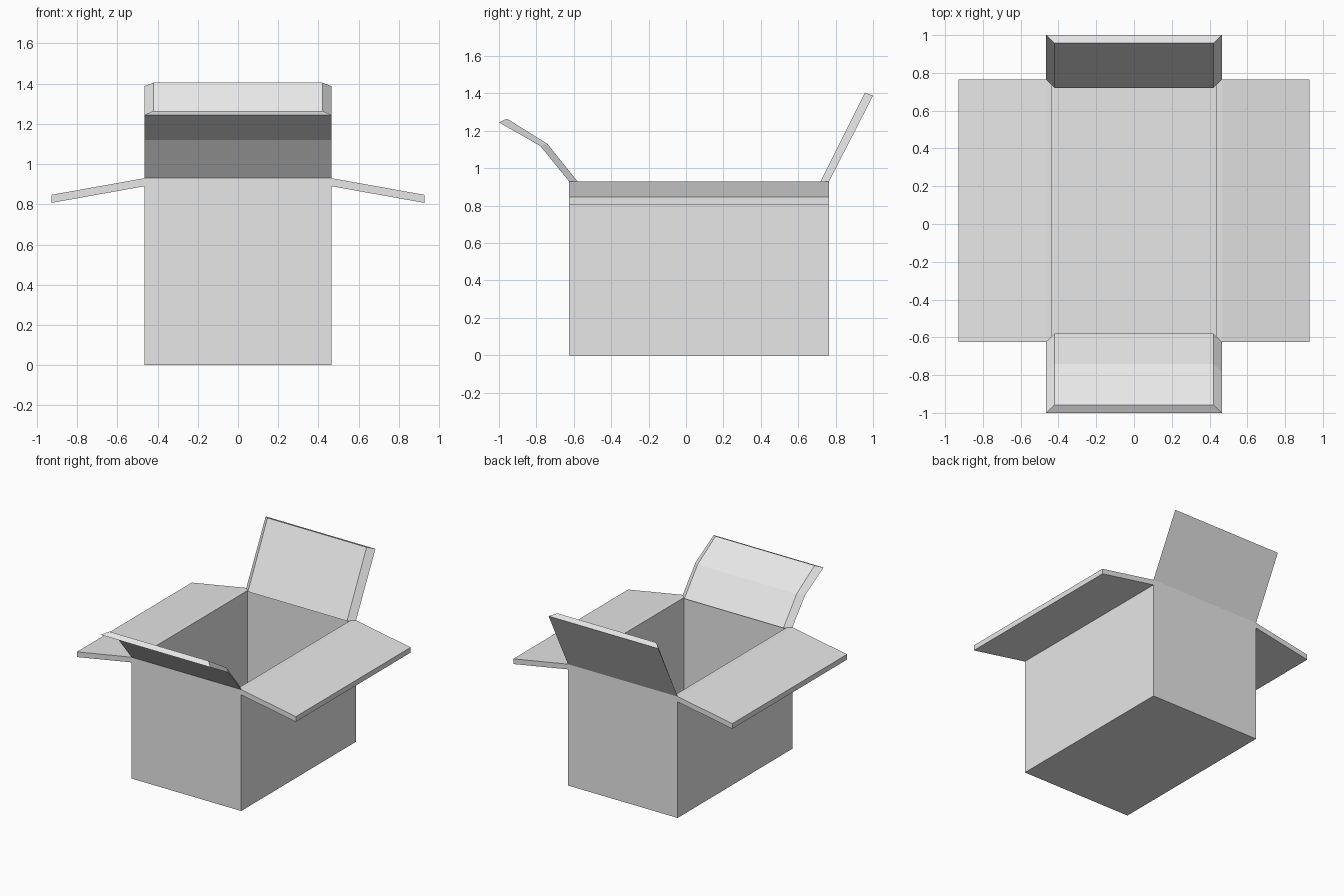
import bpy, bmesh
from mathutils import Vector

cube = bpy.data.objects.get("Cube")
if cube:
    bpy.data.objects.remove(cube, do_unlink=True)

W, FRONT, BACK, H = 0.465, -0.625, 0.765, 0.93   # outer size of the box
T = 0.045                                        # board thickness

card = bpy.data.materials.new("light_grey_card")
card.use_nodes = True
card.diffuse_color = (0.8, 0.8, 0.8, 1)
card.node_tree.nodes["Principled BSDF"].inputs["Base Color"].default_value = (0.8, 0.8, 0.8, 1)


def finish(name, bm):
    mesh = bpy.data.meshes.new(name)
    bm.to_mesh(mesh)
    bm.free()
    mesh.materials.append(card)
    obj = bpy.data.objects.new(name, mesh)
    bpy.context.collection.objects.link(obj)
    return obj


def loft(name, rings):
    """Join four-sided rings into a board, open where it meets the box."""
    bm = bmesh.new()
    loops = [[bm.verts.new(p) for p in ring] for ring in rings]
    base = bm.faces.new(loops[0])
    bm.faces.new(loops[-1])
    for a, b in zip(loops, loops[1:]):
        for i in range(4):
            j = (i + 1) % 4
            bm.faces.new((a[i], a[j], b[j], b[i]))
    bmesh.ops.recalc_face_normals(bm, faces=bm.faces[:])
    bmesh.ops.delete(bm, geom=[base], context='FACES_ONLY')
    return finish(name, bm)


def end_flap(name, profile):
    """Flap with mitred sides: wide outer face, narrower inner face."""
    n = W - T
    loft(name, [[(-W, *o), (W, *o), (n, *i), (-n, *i)] for o, i in profile])


# Open box: solid block with its top inset and pushed down
bm = bmesh.new()
bmesh.ops.create_cube(bm, size=1)
for v in bm.verts:
    v.co = Vector((v.co.x * 2 * W,
                   (FRONT + BACK) / 2 + v.co.y * (BACK - FRONT),
                   (v.co.z + 0.5) * H))
top = max(bm.faces, key=lambda f: f.calc_center_median().z)
bmesh.ops.inset_region(bm, faces=[top], thickness=T)
well = bmesh.ops.extrude_discrete_faces(bm, faces=[top])["faces"][0]
for v in well.verts:
    v.co.z = T
# The front and back rims are covered by the end flaps
rims = [f for f in bm.faces if min(v.co.z for v in f.verts) > H - 0.01
        and abs(f.calc_center_median().x) < 0.01]
bmesh.ops.delete(bm, geom=rims, context='FACES_ONLY')
finish("box_body", bm)

# Front flap, with a crease halfway
end_flap("front_flap", [((FRONT, H), (FRONT + T, H)),
                        ((-0.78, 1.12), (-0.74, 1.13)),
                        ((-1.0, 1.245), (-0.957, 1.265))])

# Back flap, standing up
end_flap("back_flap", [((BACK, H), (BACK - T, H)),
                       ((1.0, 1.388), (0.957, 1.405))])

# Side flaps, drooping outwards
for side, s in (("left", 1), ("right", -1)):
    loft(side + "_flap", [[(s * x, FRONT, z), (s * x, BACK, z),
                           (s * x, BACK, z - 0.04), (s * x, FRONT, z - 0.04)]
                          for x, z in ((W, H), (0.928, 0.847))])
